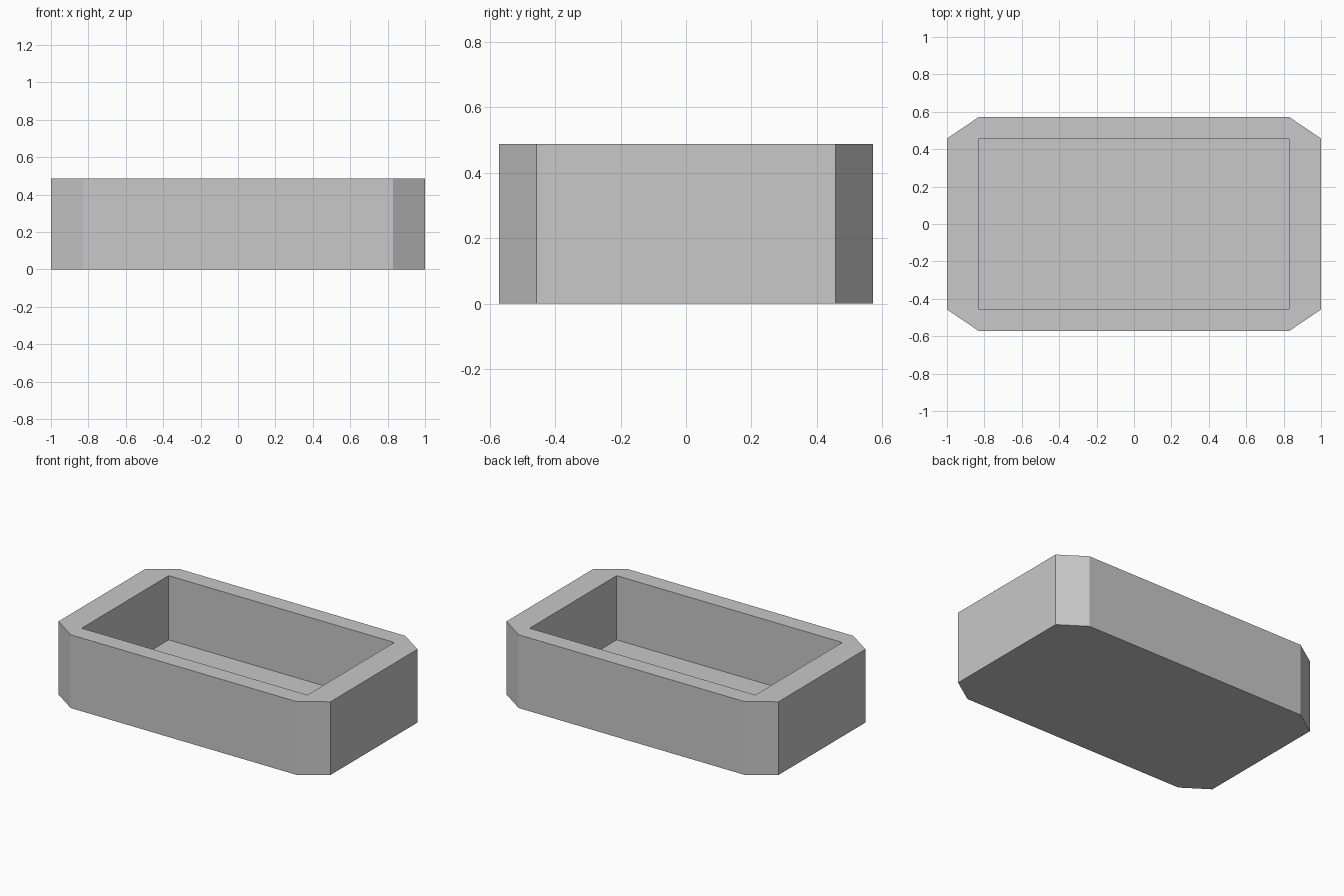
import bpy, bmesh

cube = bpy.data.objects.get("Cube")
if cube:
    bpy.data.objects.remove(cube, do_unlink=True)

HEIGHT, FLOOR = 0.487, 0.06
OUT_X, OUT_Y = 1.0, 0.572      # outer half sizes
IN_X, IN_Y = 0.83, 0.457       # cavity half sizes, also the corner cuts

# Plain grey material
grey = bpy.data.materials.new("plain grey")
grey.use_nodes = True
colour = (0.58, 0.58, 0.58, 1)
grey.diffuse_color = colour
grey.node_tree.nodes["Principled BSDF"].inputs["Base Color"].default_value = colour

bm = bmesh.new()


def ring(points, z):
    return [bm.verts.new((x, y, z)) for x, y in points]


def walls(lower, upper):
    n = len(lower)
    for i in range(n):
        j = (i + 1) % n
        bm.faces.new((lower[i], lower[j], upper[j], upper[i]))


# Outer octagon, counter-clockwise, two points per corner
octagon, rectangle = [], []
for sx, sy in ((1, 1), (-1, 1), (-1, -1), (1, -1)):
    pair = [(sx * OUT_X, sy * IN_Y), (sx * IN_X, sy * OUT_Y)]
    octagon += pair if sx == sy else pair[::-1]
    rectangle.append((sx * IN_X, sy * IN_Y))

base = ring(octagon, 0)
rim = ring(octagon, HEIGHT)
mouth = ring(rectangle, HEIGHT)
floor = ring(rectangle, FLOOR)

# Outer walls, underside, cavity walls and cavity floor
walls(base, rim)
bm.faces.new(base[::-1])
walls(mouth, floor)
bm.faces.new(floor)

# Flat rim: a triangle at each corner, a strip along each side
for i in range(4):
    j = (i + 1) % 4
    bm.faces.new((rim[2 * i], rim[2 * i + 1], mouth[i]))
    bm.faces.new((rim[2 * i + 1], rim[2 * j], mouth[j], mouth[i]))

bmesh.ops.recalc_face_normals(bm, faces=bm.faces)
mesh = bpy.data.meshes.new("tray")
bm.to_mesh(mesh)
bm.free()
mesh.materials.append(grey)
bpy.context.collection.objects.link(bpy.data.objects.new("tray", mesh))
